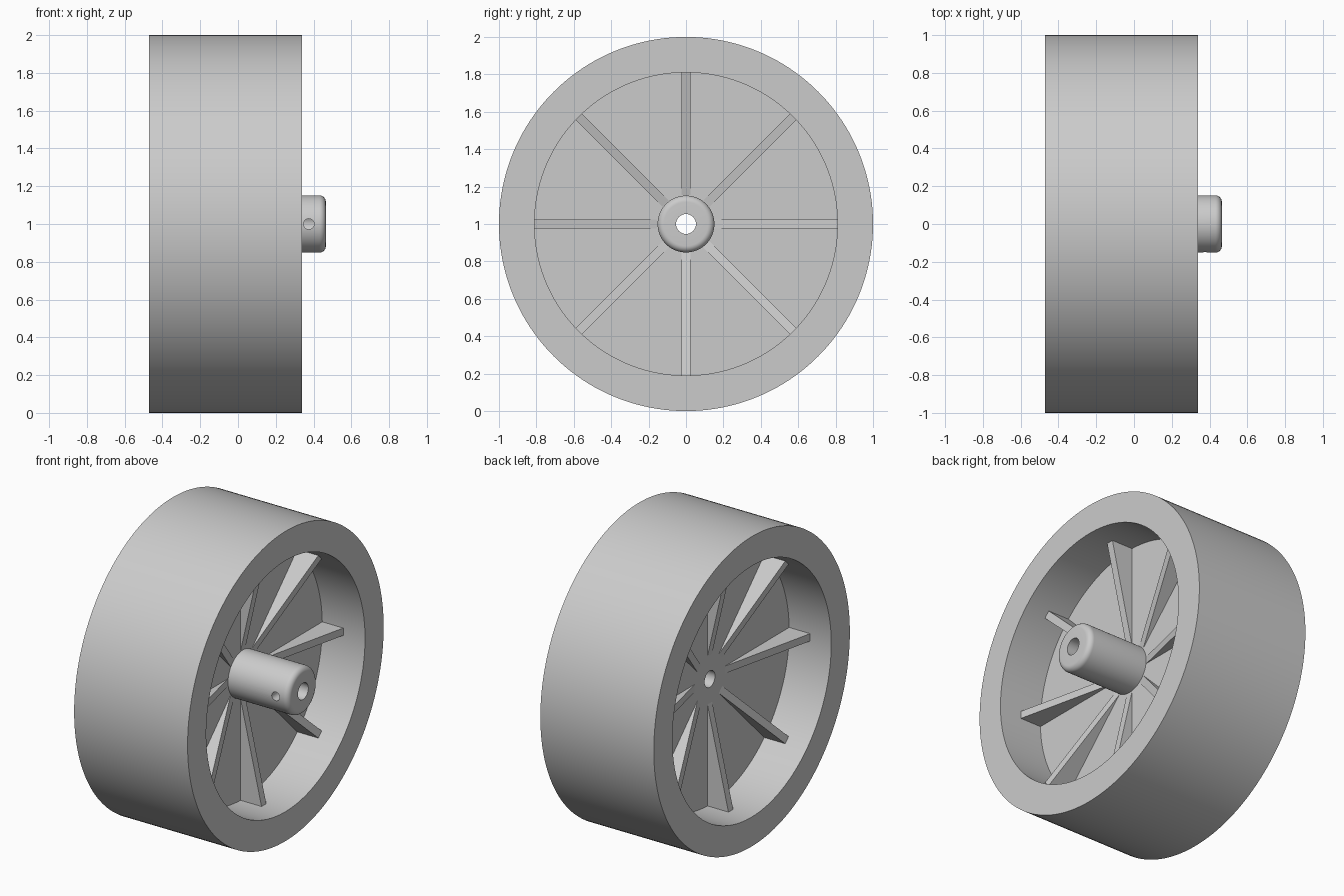
import bpy
import bmesh
from math import radians, pi, sin, cos
from mathutils import Matrix, Vector

cube = bpy.data.objects.get("Cube")
if cube:
    bpy.data.objects.remove(cube, do_unlink=True)

# Main dimensions (axle along x, at height 1)
AXLE = Vector((0, 0, 1))
RIM_BACK, RIM_FRONT, RIM_INNER = -0.47, 0.34, 0.81
WEB_BACK, WEB_FRONT = -0.17, 0.035
BORE, HUB_R, HUB_END, HUB_ROUND = 0.053, 0.152, 0.465, 0.035
RIB_START, RIB_HEIGHT, RIB_WIDTH = 0.155, 0.15, 0.048

grey = bpy.data.materials.new("plain grey")
grey.use_nodes = True
COLOUR = (0.6, 0.6, 0.6, 1)
grey.diffuse_color = COLOUR
grey.node_tree.nodes["Principled BSDF"].inputs["Base Color"].default_value = COLOUR


def finish(name, bm):
    bmesh.ops.recalc_face_normals(bm, faces=bm.faces)
    mesh = bpy.data.meshes.new(name)
    bm.to_mesh(mesh)
    bm.free()
    mesh.materials.append(grey)
    obj = bpy.data.objects.new(name, mesh)
    obj.location = AXLE
    bpy.context.collection.objects.link(obj)
    return obj


def smooth(obj):
    bpy.ops.object.select_all(action='DESELECT')
    obj.select_set(True)
    bpy.context.view_layer.objects.active = obj
    bpy.ops.object.shade_smooth_by_angle(angle=radians(30))


def lathe(name, profile, steps):
    """Turn a closed (x, radius) profile around the x axis."""
    bm = bmesh.new()
    verts = [bm.verts.new((x, 0, r)) for x, r in profile]
    edges = [bm.edges.new((v, verts[i - 1])) for i, v in enumerate(verts)]
    bmesh.ops.spin(bm, geom=verts + edges, cent=(0, 0, 0), axis=(1, 0, 0),
                   angle=2 * pi, steps=steps, use_merge=True)
    bmesh.ops.remove_doubles(bm, verts=bm.verts, dist=0.0001)
    return finish(name, bm)


def ring(name, back, front, inner, outer, steps=160):
    return lathe(name, [(back, inner), (front, inner), (front, outer), (back, outer)], steps)


# Rim and central web
smooth(ring("rim", RIM_BACK, RIM_FRONT, RIM_INNER, 1))
smooth(ring("web_disc", WEB_BACK, WEB_FRONT, BORE, RIM_INNER))

# Hub with a rounded outer edge
arc = [(HUB_END - HUB_ROUND * (1 - cos(a)), HUB_R - HUB_ROUND * (1 - sin(a)))
       for a in (i * pi / 16 for i in range(9))]
hub = lathe("hub", [(WEB_FRONT, BORE), (HUB_END, BORE)] + arc + [(WEB_FRONT, HUB_R)], 96)

# Set-screw hole through the front wall of the hub
bm = bmesh.new()
bmesh.ops.create_cone(bm, cap_ends=True, segments=32, radius1=0.028, radius2=0.028, depth=0.2,
                      matrix=Matrix.Translation((0.375, -0.1, 0)) @ Matrix.Rotation(pi / 2, 4, 'X'))
cutter = finish("screw_hole_cutter", bm)
cutter.hide_render = True
cut = hub.modifiers.new("screw_hole", 'BOOLEAN')
cut.operation, cut.solver, cut.object = 'DIFFERENCE', 'EXACT', cutter
bpy.context.view_layer.objects.active = hub
bpy.ops.object.modifier_apply(modifier=cut.name)
bpy.data.objects.remove(cutter, do_unlink=True)
smooth(hub)


# Tapered ribs, eight on each side of the web
def ribs(name, face, direction):
    bm = bmesh.new()
    for i in range(8):
        wedge = [(face, RIB_START), (face, RIM_INNER), (face + direction * RIB_HEIGHT, RIM_INNER)]
        base = bm.faces.new([bm.verts.new((x, -RIB_WIDTH / 2, r)) for x, r in wedge])
        side = bmesh.ops.extrude_face_region(bm, geom=[base])["geom"]
        new = [v for v in side if isinstance(v, bmesh.types.BMVert)]
        bmesh.ops.translate(bm, verts=new, vec=(0, RIB_WIDTH, 0))
        bmesh.ops.rotate(bm, verts=list(base.verts) + new, cent=(0, 0, 0),
                         matrix=Matrix.Rotation(i * pi / 4, 3, 'X'))
    return finish(name, bm)


ribs("front_ribs", WEB_FRONT, 1)
ribs("back_ribs", WEB_BACK, -1)
